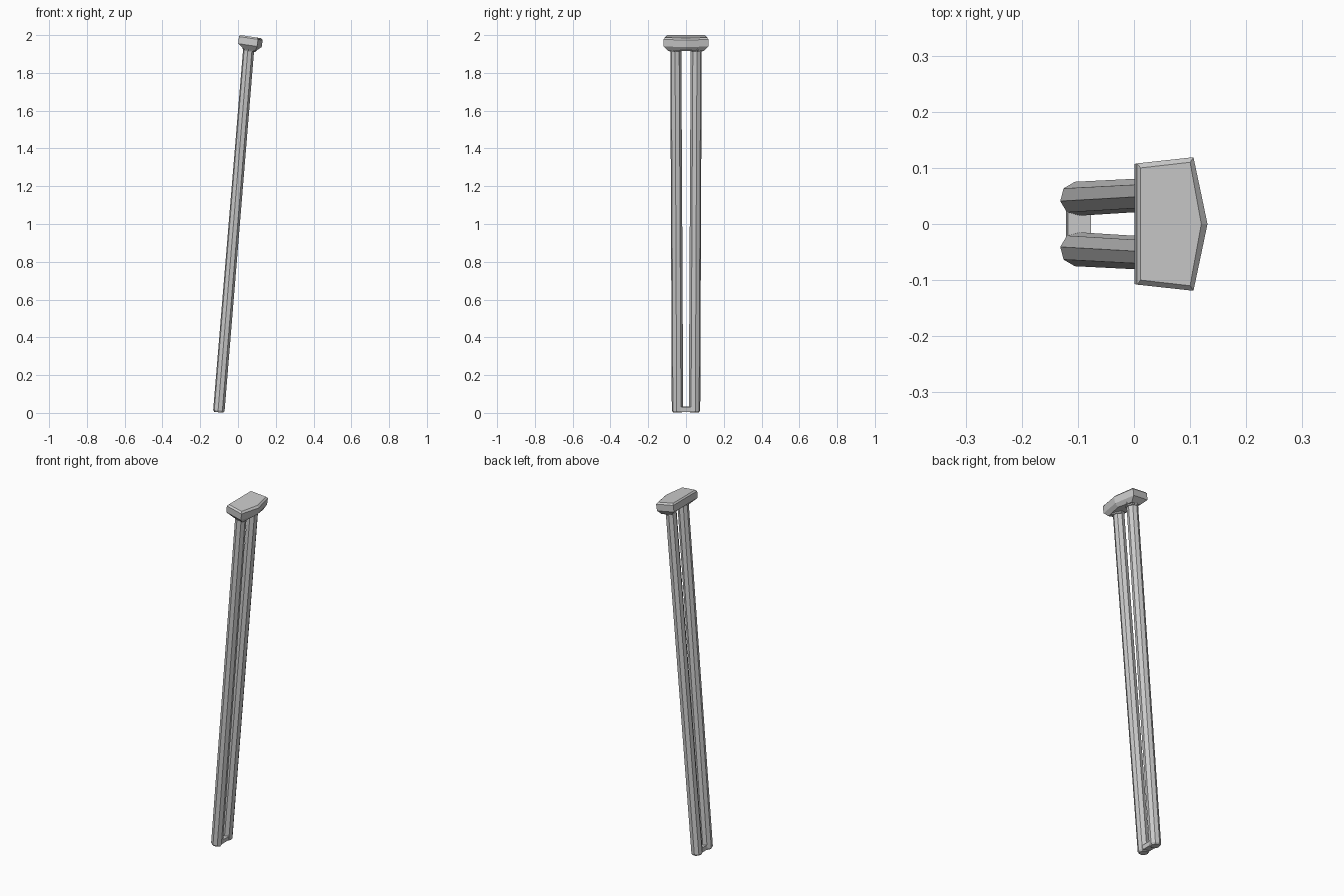
import bpy, bmesh, math
from mathutils import Vector

if "Cube" in bpy.data.objects:
    bpy.data.objects.remove(bpy.data.objects["Cube"])


def loft(name, rings):
    """Closed solid skinned through rings of equal point count."""
    bm = bmesh.new()
    loops = [[bm.verts.new(p) for p in r] for r in rings]
    n = len(loops[0])
    for a, b in zip(loops, loops[1:]):
        for i in range(n):
            j = (i + 1) % n
            bm.faces.new((a[i], a[j], b[j], b[i]))
    bm.faces.new(loops[0][::-1])
    bm.faces.new(loops[-1])
    bmesh.ops.recalc_face_normals(bm, faces=bm.faces)
    me = bpy.data.meshes.new(name)
    bm.to_mesh(me)
    bm.free()
    ob = bpy.data.objects.new(name, me)
    bpy.context.collection.objects.link(ob)
    return ob


# Two leaning octagonal poles, spreading slightly towards the top
def pole(name, side):
    start, end = Vector((-0.102, 0.045, 0.003)), Vector((0.058, 0.054, 1.945))
    slope = (end.x - start.x) / (end.z - start.z)
    rings = []
    for t, r in ((0, 0.024), (0.005, 0.0305), (1, 0.0295)):
        c = start.lerp(end, t)
        ring = []
        for k in range(8):
            a = math.radians(8 + 45 * k)
            dx, dy = r * math.cos(a), r * math.sin(a)
            ring.append((c.x + dx, side * (c.y + dy), c.z - slope * dx))
        rings.append(ring)
    return loft(name, rings)


pole("left_pole", 1)
pole("right_pole", -1)

# Small bar joining the poles at the foot
bar = []
for y in (-0.03, 0.03):
    bar.append([(-0.121, y, 0.010), (-0.080, y, 0.006),
                (-0.077, y, 0.030), (-0.118, y, 0.034)])
loft("foot_bar", bar)


# Tilted head block with a pointed front and bevelled rims
def head_ring(back, front, tip, yb, yf, z, notch=0.0):
    pts = [(back, 0, notch), (back, -yb, 0), (front, -yf, 0),
           (tip, 0, notch), (front, yf, 0), (back, yb, 0)]
    return [(x, y, z - 0.15 * x + dz) for x, y, dz in pts]


loft("head_block", [
    head_ring(0.032, 0.092, 0.104, 0.085, 0.092, 1.929, 0.009),
    head_ring(0.001, 0.101, 0.125, 0.107, 0.118, 1.955),
    head_ring(0.005, 0.106, 0.131, 0.108, 0.119, 1.993),
    head_ring(0.012, 0.100, 0.120, 0.100, 0.110, 2.002),
])


# Octagonal collars where the poles enter the head
def collar(name, side):
    rings = []
    for x, z, r in ((0.060, 1.914, 0.031), (0.062, 1.925, 0.038), (0.064, 1.950, 0.040)):
        ring = []
        for k in range(8):
            a = math.radians(8 + 45 * k)
            dx = r * math.cos(a)
            ring.append((x + dx, side * (0.056 + r * math.sin(a)), z - 0.12 * dx))
        rings.append(ring)
    return loft(name, rings)


collar("left_collar", 1)
collar("right_collar", -1)
